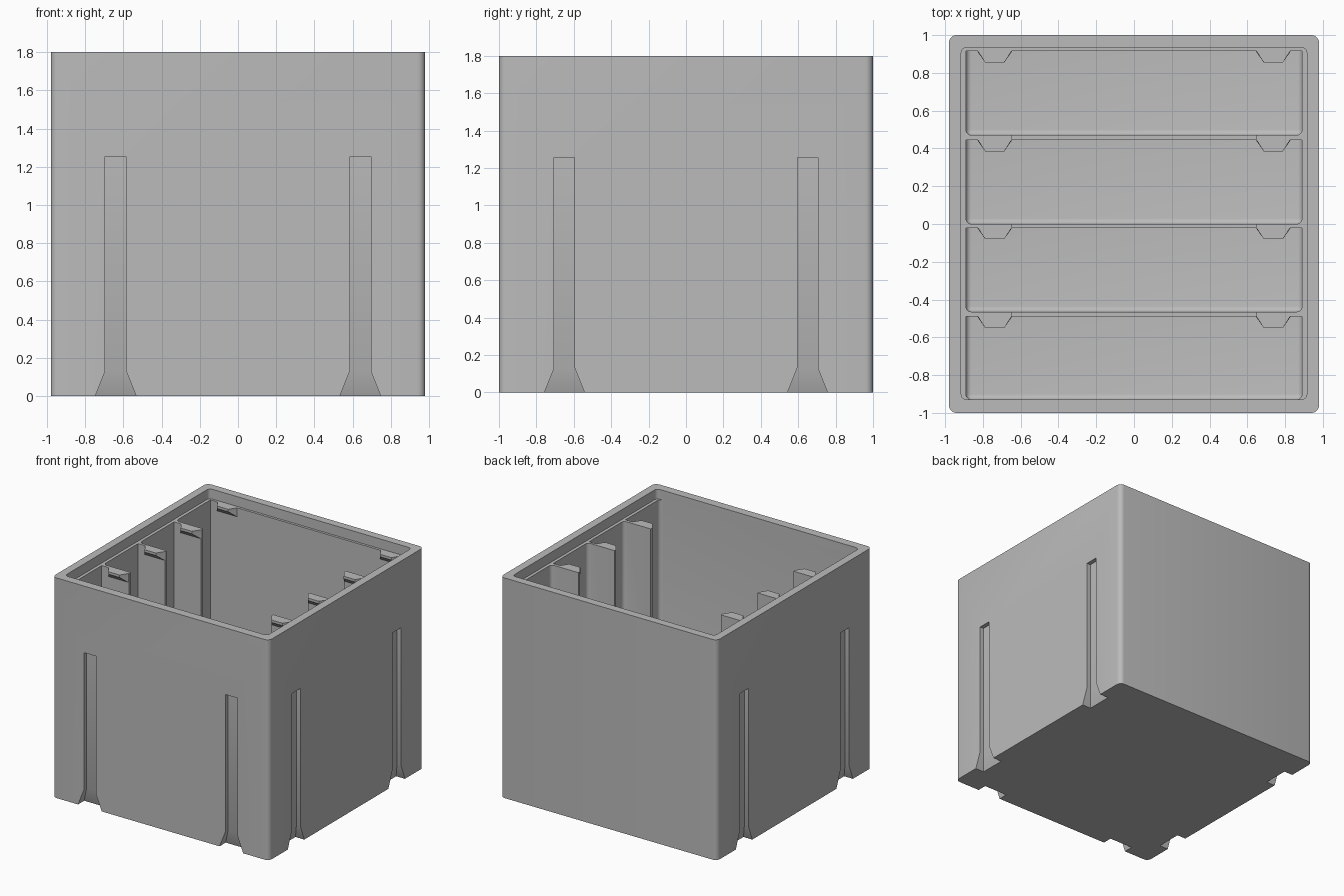
import bpy, bmesh, math
from mathutils import Matrix

old = bpy.data.objects.get("Cube")
if old:
    bpy.data.objects.remove(old, do_unlink=True)

GREY = (0.5, 0.5, 0.5, 1)
mat = bpy.data.materials.new("plain grey")
mat.use_nodes = True
mat.diffuse_color = GREY
mat.node_tree.nodes["Principled BSDF"].inputs["Base Color"].default_value = GREY

LEDGE, FLOOR, RIDGE = 1.72, 0.1, 0.5


def to_object(name, bm):
    bmesh.ops.recalc_face_normals(bm, faces=bm.faces)
    mesh = bpy.data.meshes.new(name)
    bm.to_mesh(mesh)
    bm.free()
    mesh.materials.append(mat)
    obj = bpy.data.objects.new(name, mesh)
    bpy.context.collection.objects.link(obj)
    return obj


def box(name, x, y, z, radius=0, rounded=None):
    """Box from (min, max) ranges; edges whose midpoint passes the rule are rounded."""
    bm = bmesh.new()
    bmesh.ops.create_cube(bm, size=1)
    if rounded:
        picked = [e for e in bm.edges if rounded((e.verts[0].co + e.verts[1].co) * 0.5)]
    for v in bm.verts:
        v.co = [r[0] if c < 0 else r[1] for c, r in zip(v.co, (x, y, z))]
    if rounded:
        bmesh.ops.bevel(bm, geom=picked, offset=radius, segments=5, profile=0.5, affect='EDGES')
    return to_object(name, bm)


def loft(name, sections, matrix=Matrix()):
    """Solid through stacked four-sided sections."""
    bm = bmesh.new()
    rings = [[bm.verts.new(p) for p in s] for s in sections]
    bm.faces.new(rings[0])
    bm.faces.new(rings[-1])
    for a, b in zip(rings, rings[1:]):
        for i in range(4):
            j = (i + 1) % 4
            bm.faces.new((a[i], a[j], b[j], b[i]))
    bm.transform(matrix)
    return to_object(name, bm)


def carve(body, cutter):
    mod = body.modifiers.new("cut", 'BOOLEAN')
    mod.operation, mod.solver, mod.object = 'DIFFERENCE', 'EXACT', cutter
    bpy.context.view_layer.objects.active = body
    bpy.ops.object.modifier_apply(modifier=mod.name)
    bpy.data.objects.remove(cutter, do_unlink=True)


def upright(m):
    return abs(m.z) < 0.1


def pocket_edges(m):
    # front corners, plus floor edges at the front and sides
    return (upright(m) and m.y < 0) or (m.z < -0.1 and m.y < 0.1)


# Outer body with rounded upright corners, then the stepped rim
body = box("tray_body", (-0.98, 0.98), (-1, 1), (0, 1.8), 0.04, upright)
carve(body, box("rim_cut", (-0.915, 0.915), (-0.93, 0.935), (LEDGE, 1.9), 0.03, upright))

# Four compartments, with thin dividers left between them
pockets = [(-0.93, -0.49), (-0.465, -0.02), (0.0, 0.445), (0.47, 0.915)]
for span in pockets:
    carve(body, box("pocket_cut", (-0.89, 0.89), span, (FLOOR, 1.76), 0.03, pocket_edges))

# Wide opening through the middle of the dividers
carve(body, box("divider_cut", (-0.645, 0.645), (-0.7, 0.7), (RIDGE, 1.9)))


# Outer slots, flared and deeper at the foot, on the front and both sides
def slot(offset, wall, angle):
    sections = []
    for z, half, depth in ((-0.05, 0.127, 0.097), (0.13, 0.055, 0.035), (1.255, 0.055, 0.035)):
        sections.append([(offset - half, -wall - 0.05, z), (offset + half, -wall - 0.05, z),
                         (offset + half, -wall + depth, z), (offset - half, -wall + depth, z)])
    carve(body, loft("slot_cut", sections, Matrix.Rotation(angle, 4, 'Z')))


for side in (-1, 1):
    slot(side * 0.64, 1.0, 0)
    slot(side * 0.65, 0.98, math.pi / 2)
    slot(side * 0.65, 0.98, -math.pi / 2)

# Small retaining clips at the back of every compartment
for row, (front, back) in enumerate(pockets):
    for side, label in ((-1, "right"), (1, "left")):
        def section(reach, z):
            inset = reach * 0.7
            return [(side * (0.645 + inset), back - reach, z), (side * (0.83 - inset), back - reach, z),
                    (side * 0.83, back + 0.005, z), (side * 0.645, back + 0.005, z)]
        loft(f"clip_{label}_{row + 1}", [section(0.005, LEDGE - 0.07), section(0.06, LEDGE - 0.02),
                                         section(0.06, LEDGE)])

# Smooth rounded corners, sharp edges elsewhere
bpy.ops.object.select_all(action='DESELECT')
body.select_set(True)
bpy.context.view_layer.objects.active = body
bpy.ops.object.shade_smooth_by_angle(angle=math.radians(30))
